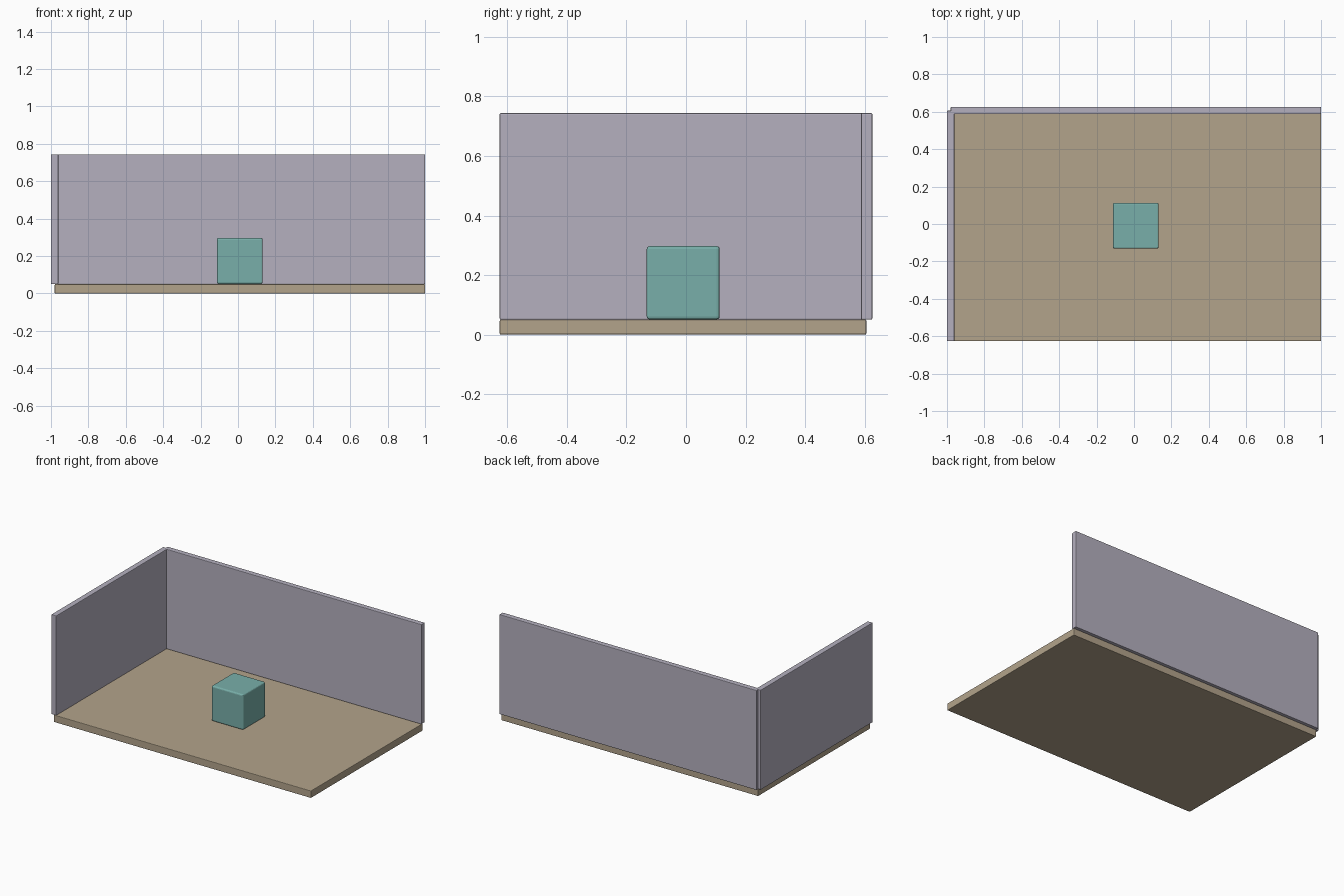
import bpy

if "Cube" in bpy.data.objects:
    bpy.data.objects.remove(bpy.data.objects["Cube"])


def material(name, rgb):
    m = bpy.data.materials.new(name)
    m.diffuse_color = (*rgb, 1.0)
    m.use_nodes = True
    m.node_tree.nodes["Principled BSDF"].inputs["Base Color"].default_value = m.diffuse_color
    return m


def box(name, lo, hi, mat, bevel, segments):
    """Box between two corners with softened edges."""
    bpy.ops.mesh.primitive_cube_add(size=1)
    ob = bpy.context.object
    ob.name = name
    ob.location = [(a + b) / 2 for a, b in zip(lo, hi)]
    ob.scale = [b - a for a, b in zip(lo, hi)]
    bpy.ops.object.transform_apply(location=False, rotation=False, scale=True)
    ob.data.materials.append(mat)
    mod = ob.modifiers.new("soft_edges", 'BEVEL')
    mod.width = bevel
    mod.segments = segments
    return ob


tan = material("tan floor", (0.45, 0.37, 0.26))
lilac = material("lilac grey wall", (0.46, 0.435, 0.52))
teal = material("teal", (0.19, 0.43, 0.40))

# Floor slab
box("floor", (-0.98, -0.626, 0), (1.0, 0.606, 0.05), tan, 0.004, 2)

# Two walls standing on the floor edges, overlapping at the back corner
box("back_wall", (-0.98, 0.588, 0.05), (1.0, 0.626, 0.744), lilac, 0.004, 2)
box("left_wall", (-1.0, -0.626, 0.05), (-0.961, 0.606, 0.744), lilac, 0.004, 2)

# Cube in the middle of the floor
box("cube", (-0.113, -0.132, 0.051), (0.132, 0.113, 0.297), teal, 0.01, 3)
